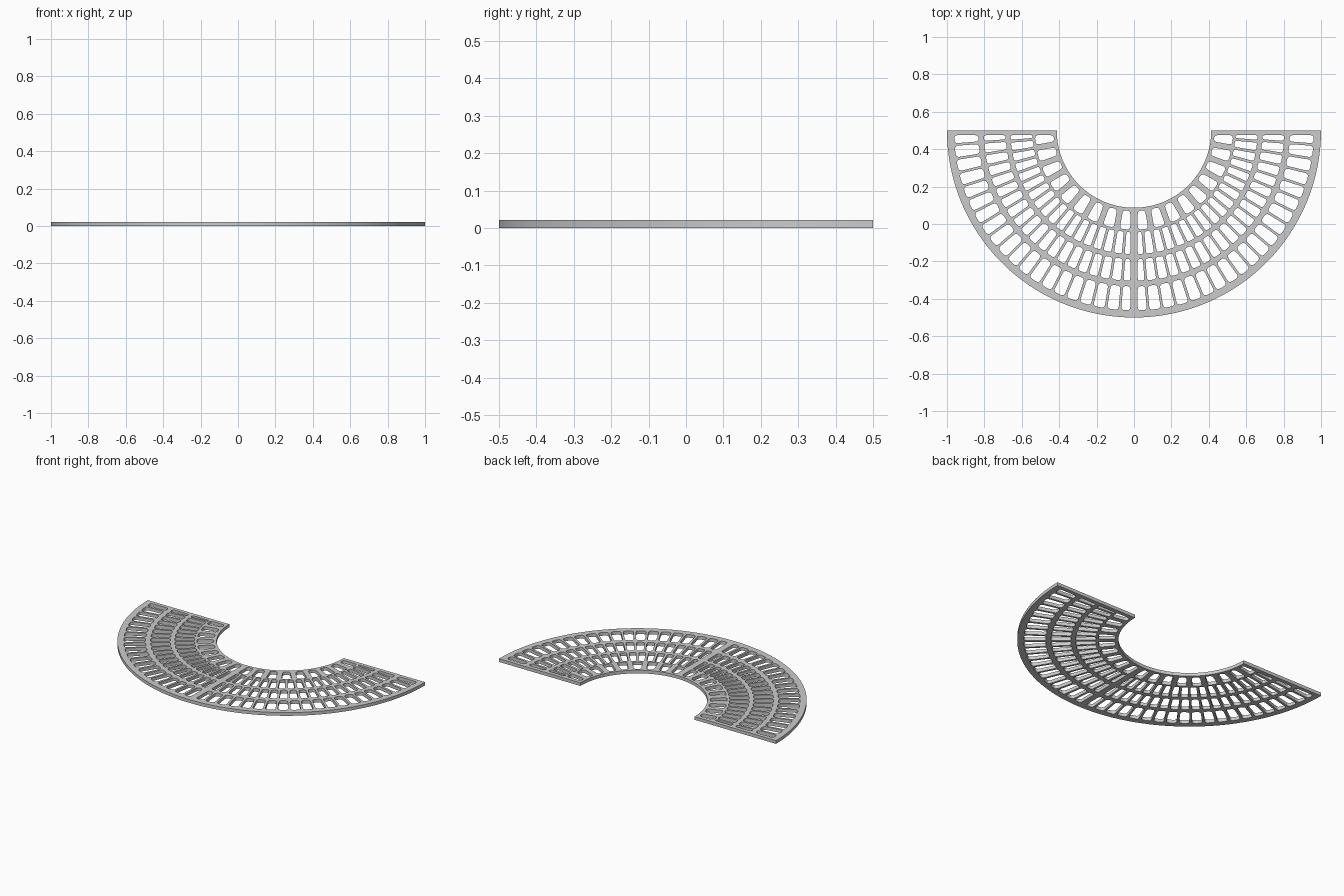
import bpy
from math import pi, sin, cos, asin
from mathutils import Vector

if "Cube" in bpy.data.objects:
    bpy.data.objects.remove(bpy.data.objects["Cube"])

CY, T = 0.5, 0.021          # ring centre in y, plate thickness
R_IN, R_OUT = 0.413, 1.0
END, MID = 0.025, 0.02      # end bar width, half width of the middle bar
# rows of slots: inner radius, outer radius, slots per quarter, bar width, corner radius
ROWS = [(0.430, 0.530, 9, 0.032, 0.018),
        (0.543, 0.661, 18, 0.015, 0.011),
        (0.687, 0.804, 20, 0.014, 0.015),
        (0.833, 0.962, 20, 0.014, 0.019)]


def polar(r, a):
    return Vector((r * cos(a), CY - r * sin(a)))


def rounded(points, radii):
    # replace each corner with a small curve
    out, n = [], len(points)
    for i, (p, rad) in enumerate(zip(points, radii)):
        if rad == 0:
            out.append(p)
            continue
        a, b = points[i - 1] - p, points[(i + 1) % n] - p
        s = p + a.normalized() * min(rad, a.length * 0.95)
        e = p + b.normalized() * min(rad, b.length * 0.95)
        for k in range(5):
            t = k / 4
            out.append(s * (1 - t) ** 2 + p * 2 * t * (1 - t) + e * t * t)
    return out


def slot(r0, r1, a0, a1, w0, w1, rad):
    # slot between two parallel-sided bars, w0 and w1 from their centre lines
    def lo(r): return a0 + asin(w0 / r)
    def hi(r): return a1 - asin(w1 / r)
    pts = [polar(r0, lo(r0)), polar(r1, lo(r1)), polar(r1, (lo(r1) + hi(r1)) / 2),
           polar(r1, hi(r1)), polar(r0, hi(r0)), polar(r0, (lo(r0) + hi(r0)) / 2)]
    return rounded(pts, [rad, rad, 0, rad, rad, 0])


curve = bpy.data.curves.new("grate", 'CURVE')
curve.dimensions, curve.fill_mode, curve.extrude = '2D', 'BOTH', T / 2


def add_loop(pts):
    sp = curve.splines.new('POLY')
    sp.points.add(len(pts) - 1)
    for q, p in zip(sp.points, pts):
        q.co = (p.x, p.y, 0, 1)
    sp.use_cyclic_u = True


# outline of the half ring
N = 96
add_loop([polar(R_OUT, pi * i / N) for i in range(N + 1)] +
         [polar(R_IN, pi * i / N) for i in range(N, -1, -1)])

# slots, mirrored across x = 0
for r0, r1, n, bar, rad in ROWS:
    step = pi / 2 / n
    for i in range(n):
        w0 = END if i == 0 else bar / 2
        w1 = MID if i == n - 1 else bar / 2
        pts = slot(r0, r1, i * step, (i + 1) * step, w0, w1, rad)
        add_loop(pts)
        add_loop([Vector((-p.x, p.y)) for p in reversed(pts)])

grate = bpy.data.objects.new("half_ring_grate", curve)
bpy.context.collection.objects.link(grate)
grate.location.z = T / 2
bpy.context.view_layer.objects.active = grate
grate.select_set(True)
bpy.ops.object.convert(target='MESH')
bpy.ops.object.shade_smooth_by_angle()
